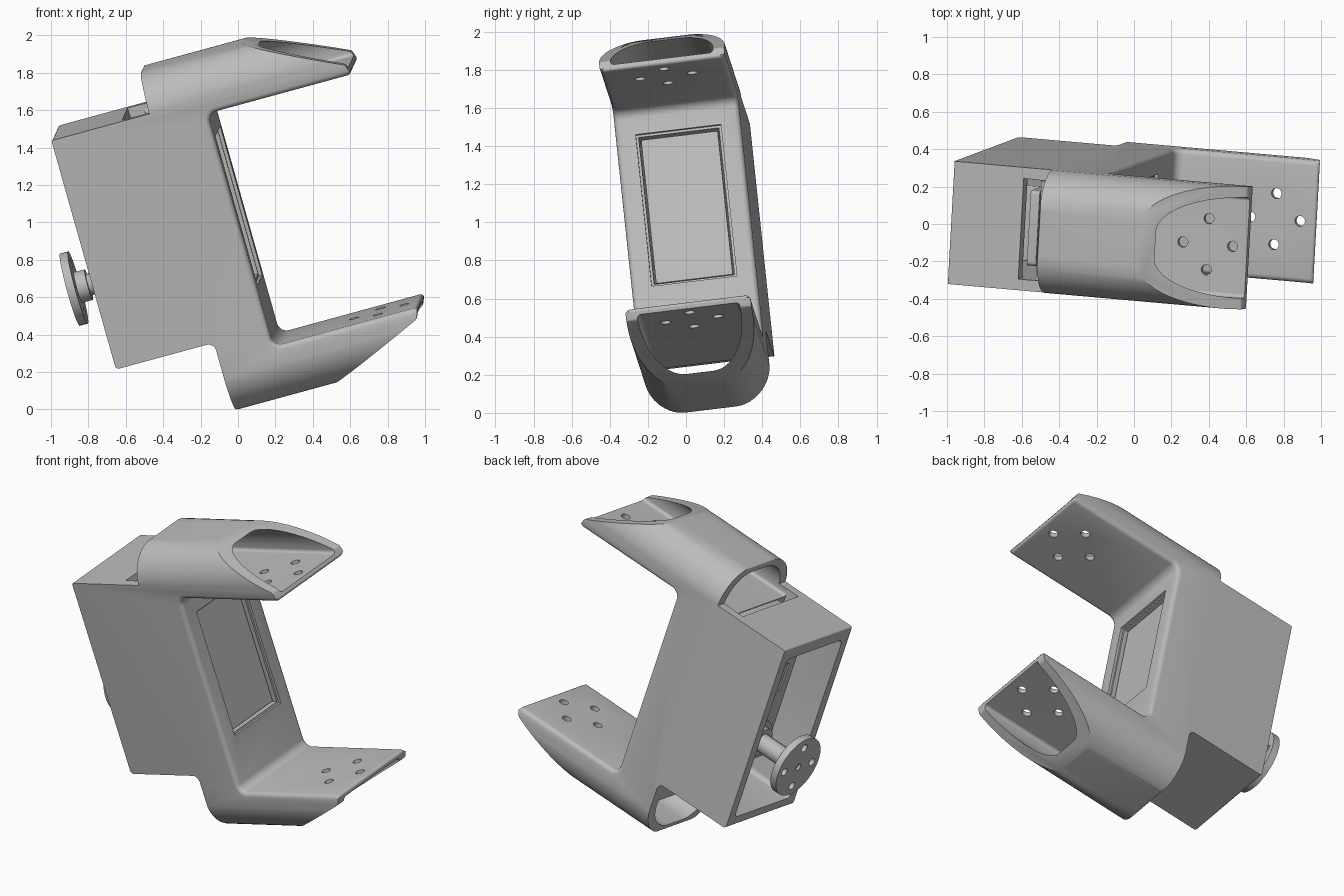
import bpy, bmesh, math
from mathutils import Vector, Matrix

cube = bpy.data.objects.get("Cube")
if cube:
    bpy.data.objects.remove(cube, do_unlink=True)

# Tilted frame: u along the arms, v across the width, w up the body
u = Vector((0.961, -0.085, 0.262)).normalized()
v = Vector((0.055, 0.99, 0.12))
w = u.cross(v).normalized()
v = w.cross(u)
FRAME = Matrix((u, v, w)).transposed().to_4x4()

grey = bpy.data.materials.new("plain_grey")
grey.use_nodes = True
grey.diffuse_color = (0.5, 0.5, 0.5, 1)
grey.node_tree.nodes["Principled BSDF"].inputs["Base Color"].default_value = (0.5, 0.5, 0.5, 1)

LEFT, RIGHT = -0.2, 0.462          # side planes
MID = (LEFT + RIGHT) / 2
WALL = 0.06
TOP, LOW, HIGH = 1.89, 0.295, 1.595  # overall height, inner faces of the arms


def rounded(points, steps=8):
    """Polygon from (x, y, radius) corners."""
    out = []
    for i, (x, y, r) in enumerate(points):
        p = Vector((x, y))
        if r == 0:
            out.append(p)
            continue
        d1 = (Vector(points[i - 1][:2]) - p).normalized()
        d2 = (Vector(points[(i + 1) % len(points)][:2]) - p).normalized()
        half = d1.angle(d2) / 2
        t = r / math.tan(half)
        centre = p + (d1 + d2).normalized() * r / math.sin(half)
        s, e = p + d1 * t - centre, p + d2 * t - centre
        out += [centre + s.lerp(e, k / steps).normalized() * r for k in range(steps + 1)]
    return out


def finish(name, bm):
    bmesh.ops.recalc_face_normals(bm, faces=bm.faces)
    mesh = bpy.data.meshes.new(name)
    bm.to_mesh(mesh)
    bm.free()
    mesh.materials.append(grey)
    obj = bpy.data.objects.new(name, mesh)
    bpy.context.collection.objects.link(obj)
    obj.matrix_world = FRAME
    return obj


def prism_bm(points, axis, lo, hi):
    """Extrude a 2D outline along local axis 0 (u), 1 (v) or 2 (w)."""
    bm = bmesh.new()
    verts = []
    for x, y in points:
        co = [x, y]
        co.insert(axis, lo)
        verts.append(bm.verts.new(co))
    face = bm.faces.new(verts)
    ext = bmesh.ops.extrude_face_region(bm, geom=[face])["geom"]
    step = Vector((0, 0, 0))
    step[axis] = hi - lo
    bmesh.ops.translate(bm, vec=step, verts=[g for g in ext if isinstance(g, bmesh.types.BMVert)])
    return bm


def prism(name, points, axis, lo, hi):
    return finish(name, prism_bm(points, axis, lo, hi))


def box(name, a, b, c, r=0.0):
    corners = [(b[0], c[0], r), (b[1], c[0], r), (b[1], c[1], r), (b[0], c[1], r)]
    return prism(name, rounded(corners, 4), 0, *a)


def rod(name, axis, centre, r, lo, hi, sides=32):
    ring = [(centre[0] + r * math.cos(math.tau * k / sides),
             centre[1] + r * math.sin(math.tau * k / sides)) for k in range(sides)]
    return prism(name, ring, axis, lo, hi)


def combine(obj, other, op="DIFFERENCE"):
    mod = obj.modifiers.new("cut", "BOOLEAN")
    mod.operation, mod.solver, mod.object = op, "EXACT", other
    bpy.context.view_layer.objects.active = obj
    bpy.ops.object.modifier_apply(modifier=mod.name)
    bpy.data.objects.remove(other, do_unlink=True)


# Bracket: C-shaped side outline, softened on its inner edges
outline = rounded([
    (-0.555, 1.678, 0.01), (-0.555, 0.40, 0.02), (-0.01, 0.40, 0.04), (-0.01, 0, 0.02),
    (0.545, 0, 0.02), (1.07, 0.235, 0.02), (1.093, LOW, 0.015), (0.29, LOW, 0.05),
    (0.29, HIGH, 0.05), (1.093, HIGH, 0.015), (1.07, 1.655, 0.02), (0.555, TOP, 0.02),
    (-0.01, TOP, 0.01), (-0.01, 1.678, 0)], 4)
bm = prism_bm(outline, 1, LEFT, RIGHT)
inner = [e for e in bm.edges if abs(e.verts[0].co.y - e.verts[1].co.y) < 1e-4
         and all(x.co.x > 0.28 and LOW - 0.02 < x.co.z < HIGH + 0.02 for x in e.verts)]
bmesh.ops.bevel(bm, geom=inner, offset=0.028, segments=4, profile=0.5, affect="EDGES")
bracket = finish("bracket", bm)

# Round the outer corners of both arms
R = 0.22
section = rounded([(LEFT - 0.001, 0, R), (RIGHT + 0.001, 0, R),
                   (RIGHT + 0.001, TOP, R), (LEFT - 0.001, TOP, R)], 12)
combine(bracket, prism("section_cutter", section, 0, -0.8, 1.3), "INTERSECT")

# Hollow arms, mirrored about the middle of the C
for flip in (False, True):
    tube = [(LEFT + WALL, LOW - 0.035, 0.02), (RIGHT - WALL, LOW - 0.035, 0.02),
            (RIGHT - WALL, 0.035, 0.2), (LEFT + WALL, 0.035, 0.2)]
    if flip:
        tube = [(x, TOP - y, r) for x, y, r in tube]
    combine(bracket, prism("tube_cutter", rounded(tube, 12), 0, -0.165, 1.3))

# Four screw holes through each arm plate
for low, high in ((LOW - 0.08, LOW + 0.05), (HIGH - 0.05, HIGH + 0.08)):
    for k in range(4):
        t = k * math.pi / 2
        spot = (0.86 + 0.138 * math.cos(t), MID + 0.138 * math.sin(t))
        combine(bracket, rod("hole_cutter", 2, spot, 0.028, low, high, 24))

# Motor bay behind, cable slot above, window in front
side = (LEFT + WALL, RIGHT - WALL)
combine(bracket, box("bay_cutter", (-0.7, -0.08), side, (0.465, 1.6), 0.03))
combine(bracket, box("slot_cutter", (-0.165, -0.08), side, (1.5, 1.75)))
combine(bracket, box("window_cutter", (-0.15, 0.4), (-0.08, 0.345), (0.64, 1.445)))
combine(bracket, box("window_rim_cutter", (0.272, 0.4), (-0.093, 0.358), (0.627, 1.458)))

# Motor: case, mounting flange with holes, top cap and gear boss
HUB = (MID, 0.845)
parts = [bracket]
parts.append(box("motor_case", (-0.3, 0.25), (-0.07, 0.335), (0.65, 1.435), 0.01))
flange = box("motor_flange", (-0.135, -0.085), (-0.07, 0.335), (0.48, 1.63), 0.02)
for b in (MID - 0.09, MID + 0.09):
    for c in (0.54, 1.57):
        combine(flange, rod("flange_hole_cutter", 0, (b, c), 0.032, -0.2, 0, 24))
parts.append(flange)
cap = box("motor_cap", (-0.34, -0.29), (-0.055, 0.32), (0.665, 1.42), 0.03)
combine(cap, box("label_cutter", (-0.4, -0.33), (0, 0.265), (1.14, 1.34)))
parts.append(cap)
parts.append(rod("gear_boss", 0, HUB, 0.13, -0.375, -0.33))
parts.append(rod("gear_ring", 0, HUB, 0.095, -0.41, -0.37))

# Output shaft and round horn
parts.append(rod("spline_shaft", 0, HUB, 0.06, -0.62, -0.4, 14))
parts.append(rod("horn_collar", 0, HUB, 0.085, -0.665, -0.6))
horn = rod("horn_disc", 0, HUB, 0.2, -0.705, -0.66, 48)
for k in range(4):
    t = k * math.pi / 2
    spot = (HUB[0] + 0.135 * math.cos(t), HUB[1] + 0.135 * math.sin(t))
    combine(horn, rod("horn_hole_cutter", 0, spot, 0.026, -0.8, -0.6, 20))
combine(horn, rod("horn_centre_cutter", 0, HUB, 0.022, -0.8, -0.69, 20))
parts.append(horn)

# Smooth curved surfaces, keep edges sharp
for obj in parts:
    bpy.ops.object.select_all(action="DESELECT")
    obj.select_set(True)
    bpy.context.view_layer.objects.active = obj
    bpy.ops.object.shade_smooth_by_angle(angle=math.radians(32))
